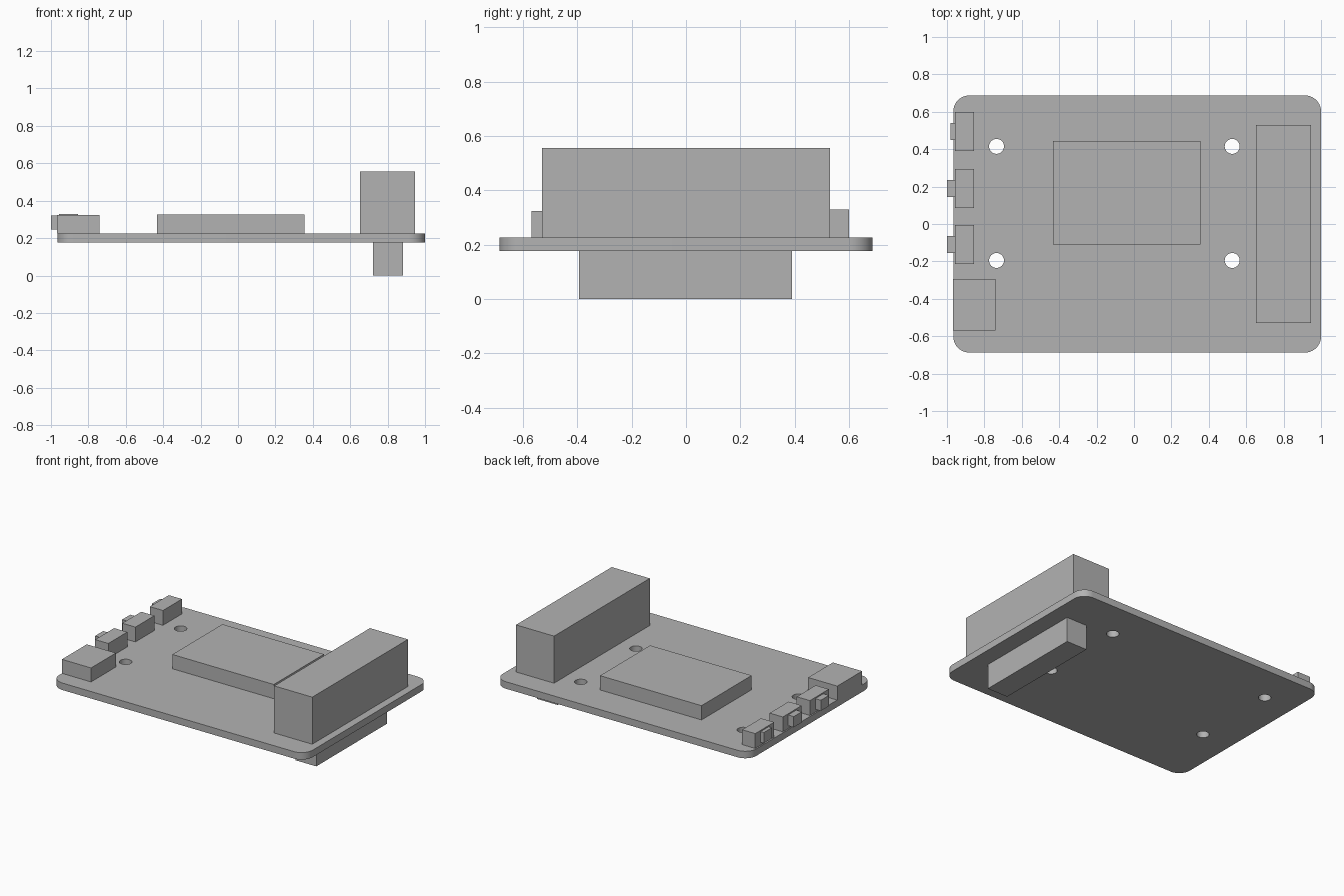
import bpy
import bmesh
import math

default = bpy.data.objects.get("Cube")
if default:
    bpy.data.objects.remove(default, do_unlink=True)

grey = bpy.data.materials.new("plain_grey")
grey.use_nodes = True
grey.diffuse_color = (0.45, 0.45, 0.45, 1)
grey.node_tree.nodes["Principled BSDF"].inputs["Base Color"].default_value = grey.diffuse_color

BOTTOM, TOP = 0.176, 0.225


def block(name, x, y, z):
    """Box from (low, high) ranges on each axis."""
    bm = bmesh.new()
    bmesh.ops.create_cube(bm, size=1)
    for v in bm.verts:
        v.co = [r[0] if c < 0 else r[1] for c, r in zip(v.co, (x, y, z))]
    mesh = bpy.data.meshes.new(name)
    bm.to_mesh(mesh)
    bm.free()
    mesh.materials.append(grey)
    obj = bpy.data.objects.new(name, mesh)
    bpy.context.collection.objects.link(obj)
    return obj


def apply_modifier(obj, mod):
    bpy.context.view_layer.objects.active = obj
    bpy.ops.object.modifier_apply(modifier=mod.name)


# Circuit board with rounded corners
board = block("circuit_board", (-0.966, 1), (-0.687, 0.687), (BOTTOM, TOP))
bm = bmesh.new()
bm.from_mesh(board.data)
uprights = [e for e in bm.edges if abs(e.verts[0].co.z - e.verts[1].co.z) > 0.01]
bmesh.ops.bevel(bm, geom=uprights, offset=0.085, segments=10, profile=0.5, affect='EDGES')
bm.to_mesh(board.data)
bm.free()

# Mounting holes
for hx in (-0.735, 0.525):
    for hy in (-0.195, 0.415):
        bpy.ops.mesh.primitive_cylinder_add(vertices=32, radius=0.04, depth=0.3,
                                            location=(hx, hy, 0.2))
        cutter = bpy.context.object
        cutter.name = "hole_cutter"
        cutter.hide_render = True
        cutter.data.materials.append(grey)
        cut = board.modifiers.new("hole", 'BOOLEAN')
        cut.operation = 'DIFFERENCE'
        cut.solver = 'EXACT'
        cut.object = cutter
        apply_modifier(board, cut)
        bpy.data.objects.remove(cutter, do_unlink=True)

bpy.ops.object.select_all(action='DESELECT')
board.select_set(True)
bpy.context.view_layer.objects.active = board
bpy.ops.object.shade_smooth_by_angle(angle=math.radians(30))

# Connectors and the main chip module
block("tall_connector", (0.652, 0.947), (-0.53, 0.53), (TOP, 0.555))
block("underside_connector", (0.722, 0.882), (-0.393, 0.39), (0, BOTTOM))
block("main_module", (-0.432, 0.355), (-0.11, 0.445), (TOP, 0.325))
block("corner_socket", (-0.967, -0.741), (-0.569, -0.294), (TOP, 0.323))

# Side switches: body plus a small plunger past the board edge
for name, cy, reach in (("rear", 0.495, -0.982), ("middle", 0.19, -1), ("front", -0.11, -1)):
    block(name + "_switch_body", (-0.957, -0.855), (cy - 0.105, cy + 0.105), (TOP, 0.329))
    block(name + "_switch_plunger", (reach, -0.957), (cy - 0.045, cy + 0.045), (0.245, 0.32))
